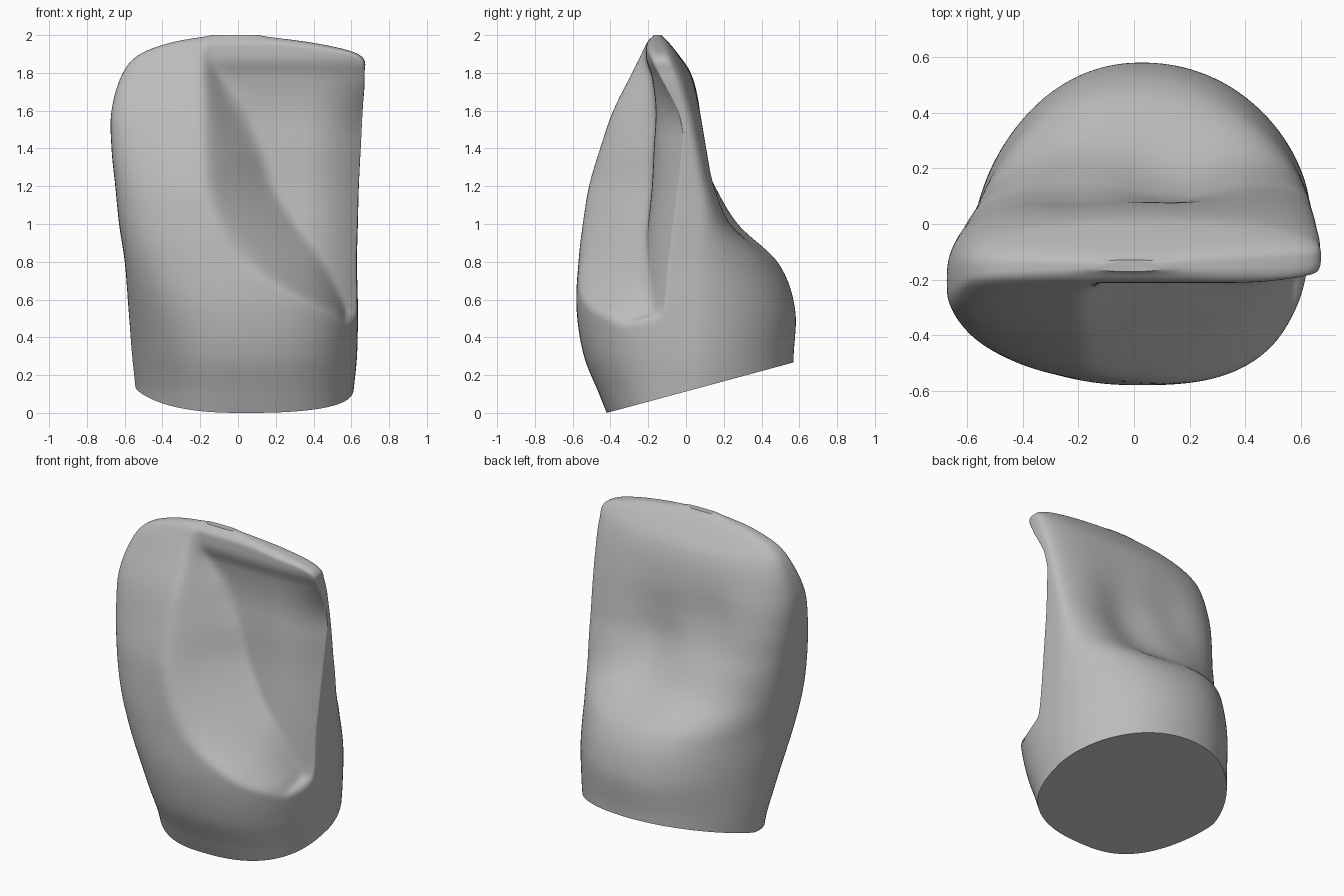
import bpy
import bmesh
from math import cos, sin, pi, exp
from mathutils import Vector

old = bpy.data.objects.get("Cube")
if old:
    bpy.data.objects.remove(old, do_unlink=True)

# Height: left edge, right edge, front, back, widest depth on left and right
SECTIONS = [
    (-0.1, -.53, .59, -.38, .57, .08, .05),
    (0.1, -.54, .61, -.46, .57, .08, .05),
    (0.3, -.56, .63, -.54, .57, .04, .05),
    (0.55, -.58, .635, -.58, .58, -.03, .05),
    (0.8, -.6, .63, -.57, .5, -.11, .05),
    (1.0, -.63, .635, -.55, .3, -.16, .05),
    (1.2, -.65, .64, -.52, .2, -.19, .03),
    (1.4, -.67, .65, -.46, .15, -.2, 0),
    (1.6, -.67, .66, -.39, .1, -.2, -.04),
    (1.8, -.61, .67, -.29, .03, -.17, -.1),
    (1.9, -.52, .64, -.24, -.04, -.16, -.13),
    (1.96, -.36, .4, -.21, -.09, -.15, -.14),
    (1.99, -.2, .16, -.18, -.12, -.15, -.15),
    (2.0, -.06, .04, -.16, -.14, -.15, -.15),
]
# Height: start of the broken slope, its inner crease, depth of the broken face
BREAK = [
    (0.5, .56, .57, -.26),
    (0.6, .32, .54, -.24),
    (0.8, .04, .44, -.22),
    (1.0, -.1, .3, -.2),
    (1.2, -.17, .18, -.18),
    (1.4, -.18, .11, -.17),
    (1.6, -.18, .01, -.16),
    (1.78, -.18, -.1, -.18),
    (1.87, -.18, -.15, -.21),
    (1.96, -.18, -.15, -.21),
]


def sample(table, z):
    """Smooth interpolation through the rows of a table."""
    z = min(max(z, table[0][0]), table[-1][0])
    i = 0
    while i < len(table) - 2 and z > table[i + 1][0]:
        i += 1
    a, b = table[i], table[i + 1]
    p, q = table[max(i - 1, 0)], table[min(i + 2, len(table) - 1)]
    h = b[0] - a[0]
    t = (z - a[0]) / h
    out = []
    for k in range(1, len(a)):
        ma = (b[k] - p[k]) / (b[0] - p[0]) * h
        mb = (q[k] - a[k]) / (q[0] - a[0]) * h
        d = b[k] - a[k]
        out.append(a[k] + t * (ma + t * (3 * d - 2 * ma - mb + t * (ma + mb - 2 * d))))
    return out


def power(v, e):
    return abs(v) ** e * (1 if v >= 0 else -1)


def bump(v, centre, width):
    return exp(-((v - centre) / width) ** 2)


def blend(z, z0, z1, a, b):
    """Ease from a at z0 to b at z1."""
    t = min(max((z - z0) / (z1 - z0), 0), 1)
    return a + (b - a) * t * t * (3 - 2 * t)


def surface_point(z, angle):
    left, right, front, back, mid_l, mid_r = sample(SECTIONS, z)
    c, s = cos(angle), sin(angle)
    u = power(c, 0.8 if s < 0 else 0.95)
    x = (left + right) / 2 + u * (right - left) / 2
    mid = mid_l + (mid_r - mid_l) * (u + 1) / 2
    if s < 0:
        # Front: slanted left corner at the root, fuller above
        corner = blend(z, .1, .9, 1.45, .58) if c < 0 else blend(z, .2, .6, .8, .64)
        y = mid + (mid - front) * power(s, corner)
        # Broken front corner, rounding away to the side
        if .5 < z < 1.96:
            start, crease, depth = sample(BREAK, z)
            if x > start:
                t = min((x - start) / max(crease - start, .01), 1)
                rounding = blend(z, 1.45, 1.85, .15, .03)
                depth += rounding * (max(x - .35, 0) / .3) ** 2
                y = max(y, min(front + (depth - front) * t ** 1.2, mid))
    else:
        # Back: tapered root swelling, squarer side ridges above
        if c < 0:
            corner = blend(z, .7, 1.2, 1.28, .76)
        else:
            corner = blend(z, .7, 1.2, 1.18, .65)
        y = mid + (back - mid) * power(s, corner)
        # Hollows between the side ridges and a faint central ridge
        hollow = bump(z, 1.2, .35) * bump(x, .15, .24)
        hollow += .6 * bump(z, 1.4, .25) * bump(x, -.22, .22)
        y -= .09 * hollow * s
    return x, y, z


# Tooth crown lofted from closed rings
SIDES, RINGS = 220, 150
bm = bmesh.new()
rings = []
for i in range(RINGS + 1):
    t = i / RINGS
    z = -.1 + 2.1 * (.6 * t + .4 * sin(t * pi / 2))
    rings.append([bm.verts.new(surface_point(z, 2 * pi * k / SIDES)) for k in range(SIDES)])
for low, high in zip(rings, rings[1:]):
    for k in range(SIDES):
        n = (k + 1) % SIDES
        bm.faces.new((low[k], low[n], high[n], high[k]))
bm.faces.new(rings[-1])

# Sloping flat base
cut = bmesh.ops.bisect_plane(
    bm, geom=bm.verts[:] + bm.edges[:] + bm.faces[:], plane_co=(0, -.42, 0),
    plane_no=Vector((0, -.27, 1)), clear_inner=True)
rim = [e for e in cut["geom_cut"] if isinstance(e, bmesh.types.BMEdge)]
bmesh.ops.holes_fill(bm, edges=rim, sides=0)

# Soften the stepped fracture while keeping the base rim
inner = [v for v in bm.verts if v.co.z > .4]
for _ in range(6):
    bmesh.ops.smooth_vert(bm, verts=inner, factor=.5, use_axis_x=True, use_axis_y=True)
bmesh.ops.recalc_face_normals(bm, faces=bm.faces[:])

mesh = bpy.data.meshes.new("tooth_crown")
bm.to_mesh(mesh)
bm.free()
tooth = bpy.data.objects.new("tooth_crown", mesh)
bpy.context.collection.objects.link(tooth)

# Plain grey material
grey = bpy.data.materials.new("plain_grey")
grey.use_nodes = True
colour = (.5, .5, .5, 1)
grey.diffuse_color = colour
grey.node_tree.nodes["Principled BSDF"].inputs["Base Color"].default_value = colour
mesh.materials.append(grey)

bpy.context.view_layer.objects.active = tooth
tooth.select_set(True)
bpy.ops.object.shade_smooth_by_angle(angle=.7)
